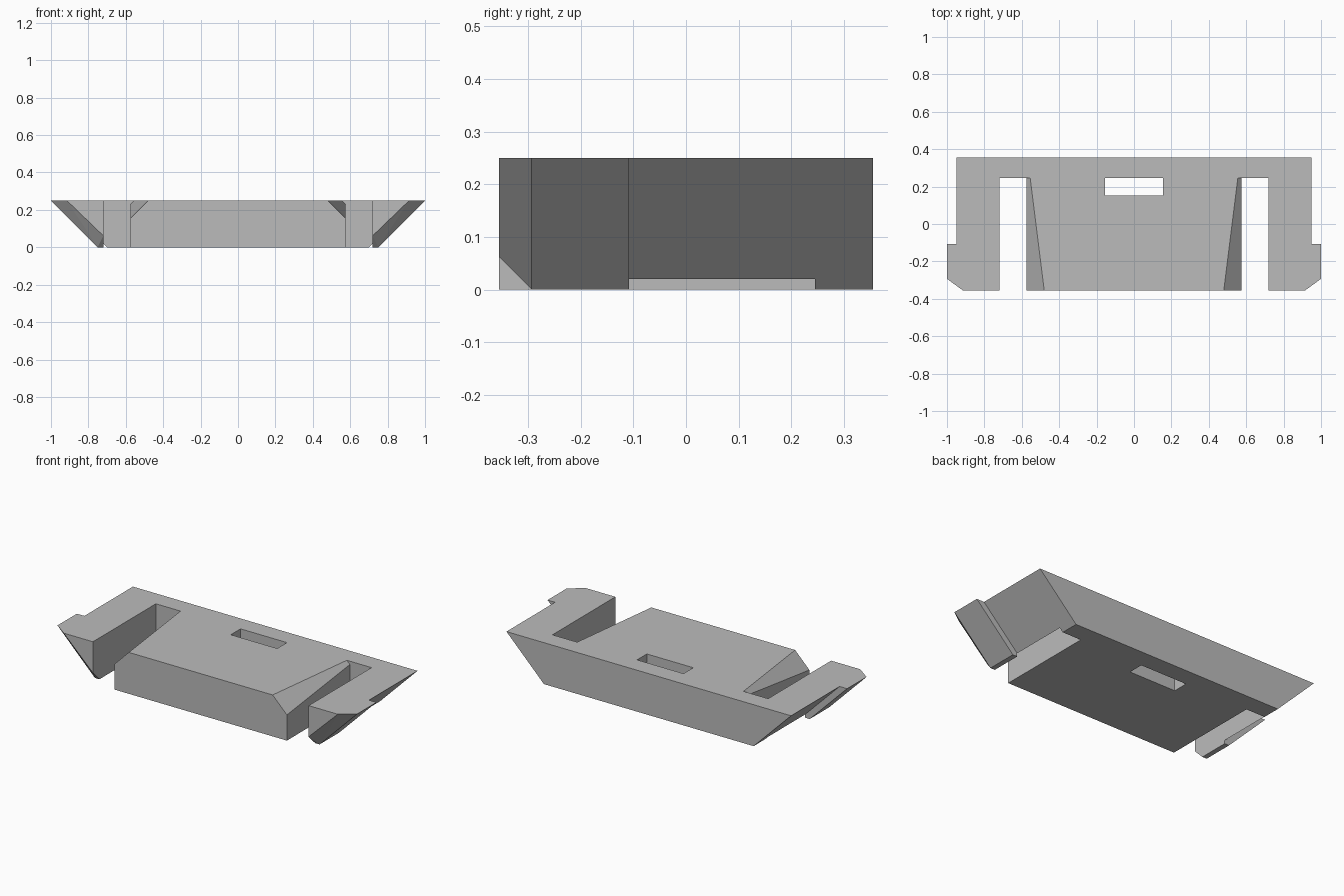
import bpy, bmesh, math

cube = bpy.data.objects.get("Cube")
if cube:
    bpy.data.objects.remove(cube)

# Plain grey for the whole plate
grey = bpy.data.materials.new("plain_grey")
grey.use_nodes = True
colour = (0.5, 0.5, 0.5, 1)
grey.diffuse_color = colour
grey.node_tree.nodes["Principled BSDF"].inputs["Base Color"].default_value = colour

TOP, FRONT, BACK = 0.25, -0.355, 0.355
SLOT_END, SLOT_IN, SLOT_OUT = 0.245, 0.575, 0.72


def section(y, profile, mirror=False):
    """Place an (x, z) profile at depth y, optionally on both sides."""
    sides = (1, -1) if mirror else (1,)
    return [(s * x, y, z) for s in sides for x, z in profile]


def solid(name, points):
    """Flat-faced convex block around the given points."""
    bm = bmesh.new()
    for p in points:
        bm.verts.new(p)
    bmesh.ops.convex_hull(bm, input=bm.verts[:])
    bmesh.ops.dissolve_limit(bm, angle_limit=math.radians(0.5),
                             verts=bm.verts[:], edges=bm.edges[:])
    bmesh.ops.recalc_face_normals(bm, faces=bm.faces[:])
    mesh = bpy.data.meshes.new(name)
    bm.to_mesh(mesh)
    bm.free()
    mesh.materials.append(grey)
    obj = bpy.data.objects.new(name, mesh)
    bpy.context.collection.objects.link(obj)
    return obj


def combine(target, other, operation):
    """Apply a boolean and discard the second block."""
    mod = target.modifiers.new("combine", "BOOLEAN")
    mod.operation, mod.object, mod.solver = operation, other, "EXACT"
    bpy.context.view_layer.objects.active = target
    bpy.ops.object.modifier_apply(modifier=mod.name)
    bpy.data.objects.remove(other)


# Back bar with slanted ends
bar = [(0.70, 0), (0.95, TOP)]
plate = solid("slotted_plate", section(SLOT_END, bar, True) + section(BACK, bar, True))

# Central tongue with tapering bevels along its upper edges
tongue = solid("tongue",
               section(FRONT, [(SLOT_IN, 0), (SLOT_IN, 0.155), (0.48, TOP)], True)
               + section(SLOT_END, [(SLOT_IN, 0), (SLOT_IN, 0.23), (0.555, TOP)], True))
combine(plate, tongue, "UNION")

# Side arms, each ending in a wider hook with a cut corner
arm = [(SLOT_OUT, 0.02), (SLOT_OUT, TOP), (0.95, TOP)]
hook = [(SLOT_OUT, 0), (0.75, 0), (1, TOP), (SLOT_OUT, TOP)]
tip = [(SLOT_OUT, 0.062), (SLOT_OUT, TOP), (0.915, TOP)]
for side in (1, -1):
    arm_points = section(-0.108, arm) + section(SLOT_END, arm)
    hook_points = section(-0.108, hook) + section(-0.293, hook) + section(FRONT, tip)
    for name, points in (("arm", arm_points), ("hook", hook_points)):
        part = solid(name, [(side * x, y, z) for x, y, z in points])
        combine(plate, part, "UNION")

# Rectangular through hole
opening = [(0.155, -0.1), (0.155, 0.4)]
hole = solid("hole", section(0.152, opening, True) + section(SLOT_END, opening, True))
combine(plate, hole, "DIFFERENCE")

# Merge the leftover seams into clean flat faces
bm = bmesh.new()
bm.from_mesh(plate.data)
bmesh.ops.remove_doubles(bm, verts=bm.verts[:], dist=0.0005)
bmesh.ops.dissolve_limit(bm, angle_limit=math.radians(0.5),
                         verts=bm.verts[:], edges=bm.edges[:])
bm.to_mesh(plate.data)
bm.free()
